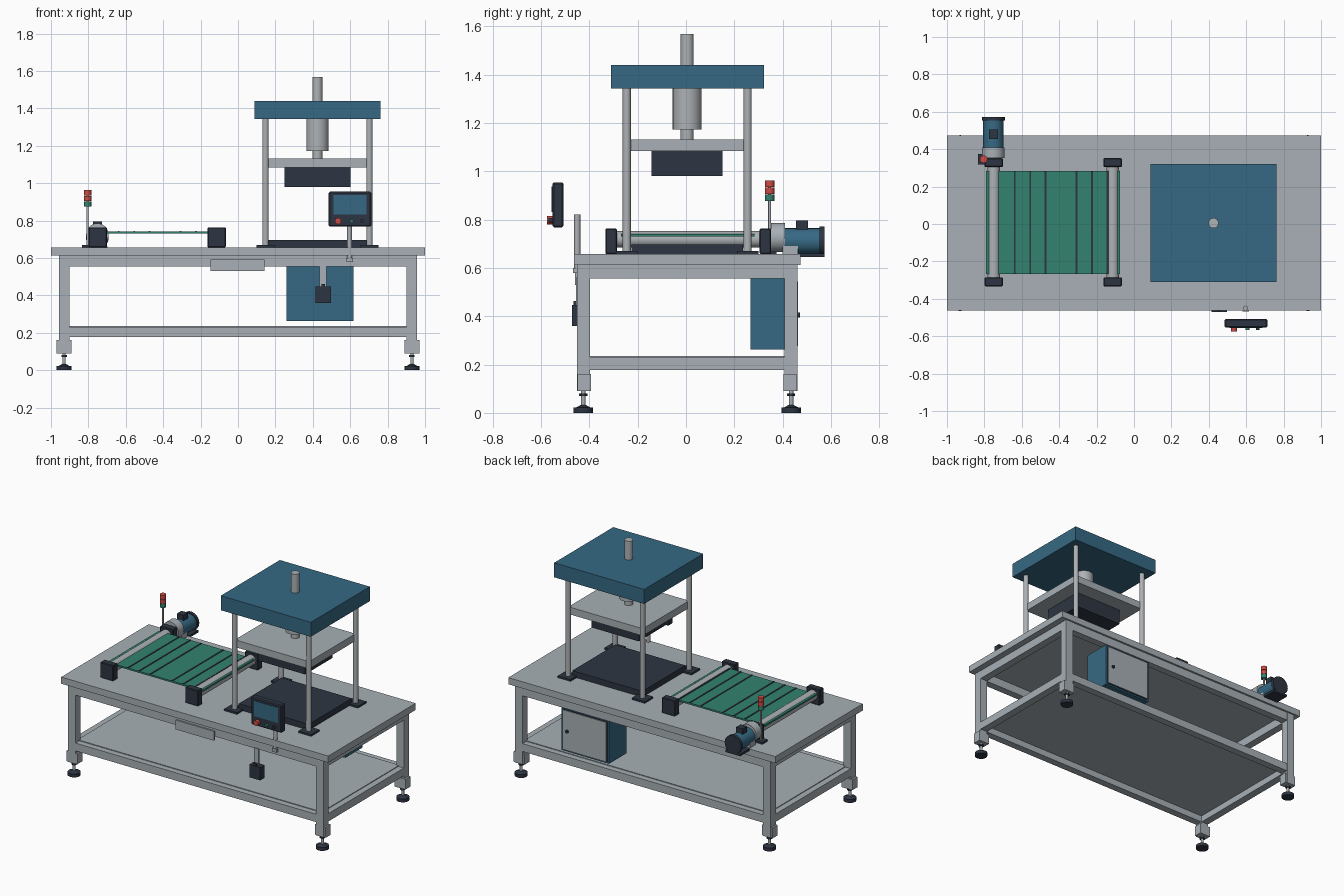
import bpy, bmesh, math
from mathutils import Matrix, Vector

if "Cube" in bpy.data.objects:
    bpy.data.objects.remove(bpy.data.objects["Cube"])


def mat(name, r, g, b):
    m = bpy.data.materials.new(name)
    lin = [((c / 255 + 0.055) / 1.055) ** 2.4 for c in (r, g, b)]
    m.diffuse_color = (*lin, 1)
    m.use_nodes = True
    m.node_tree.nodes["Principled BSDF"].inputs["Base Color"].default_value = m.diffuse_color
    return m


GRAY = mat("painted gray", 168, 176, 182)
STEEL = mat("bright steel", 174, 178, 181)
DARK = mat("dark slate", 45, 53, 66)
BLUE = mat("press blue", 54, 105, 132)
GREEN = mat("belt green", 50, 130, 110)
RED = mat("signal red", 205, 75, 68)


def finish(name, bm, material, smooth=False):
    me = bpy.data.meshes.new(name)
    bm.to_mesh(me)
    bm.free()
    ob = bpy.data.objects.new(name, me)
    bpy.context.collection.objects.link(ob)
    me.materials.append(material)
    if smooth:
        bpy.context.view_layer.objects.active = ob
        ob.select_set(True)
        bpy.ops.object.shade_smooth_by_angle(angle=math.radians(40))
        ob.select_set(False)
    return ob


def box(name, x0, x1, y0, y1, z0, z1, material, bevel=0):
    """Box given by its limits on each axis."""
    bm = bmesh.new()
    size = Matrix.Diagonal((x1 - x0, y1 - y0, z1 - z0, 1))
    mid = Matrix.Translation(((x0 + x1) / 2, (y0 + y1) / 2, (z0 + z1) / 2))
    bmesh.ops.create_cube(bm, size=1, matrix=mid @ size)
    if bevel:
        bmesh.ops.bevel(bm, geom=bm.edges[:], offset=bevel, segments=1, affect='EDGES')
    return finish(name, bm, material)


def rod(name, a, b, r, material, sides=24, r2=None):
    """Cylinder from point a to point b."""
    a, b = Vector(a), Vector(b)
    bm = bmesh.new()
    m = Matrix.Translation((a + b) / 2) @ (b - a).to_track_quat('Z', 'Y').to_matrix().to_4x4()
    bmesh.ops.create_cone(bm, cap_ends=True, segments=sides, radius1=r,
                          radius2=r if r2 is None else r2, depth=(b - a).length, matrix=m)
    return finish(name, bm, material, True)


# --- Table: top, legs with levelling feet, rails and shelf
YC = 0.005
box("table_top", -1, 1, -0.463, 0.473, 0.612, 0.657, GRAY)
for sx in (-1, 1):
    for sy in (-1, 1):
        x, y = sx * 0.93, YC + sy * 0.43
        box("leg", x - 0.028, x + 0.028, y - 0.027, y + 0.027, 0.09, 0.612, GRAY)
        yb = y - sy * 0.004
        box("foot_bracket", x - 0.04, x + 0.04, yb - 0.027, yb + 0.027, 0.09, 0.16, GRAY)
        rod("foot_screw", (x, y, 0.02), (x, y, 0.1), 0.009, STEEL, 16)
        rod("foot_nut", (x, y, 0.07), (x, y, 0.081), 0.017, DARK, 6)
        rod("foot_pad", (x, y, 0), (x, y, 0.022), 0.04, DARK)
        rod("foot_pad_cone", (x, y, 0.022), (x, y, 0.032), 0.03, DARK, 24, 0.012)
for z0, z1 in ((0.178, 0.231), (0.555, 0.612)):
    for sy in (-1, 1):
        y = YC + sy * 0.43
        box("long_rail", -0.902, 0.902, y - 0.025, y + 0.025, z0, z1, GRAY)
    for sx in (-1, 1):
        x = sx * 0.93
        box("end_rail", x - 0.026, x + 0.026, YC - 0.403, YC + 0.403, z0, z1, GRAY)
box("shelf", -0.915, 0.915, YC - 0.415, YC + 0.415, 0.222, 0.236, GRAY)
box("front_plate", -0.147, 0.142, -0.46, -0.448, 0.53, 0.593, GRAY)

# --- Hanging switch under the front rail
box("switch_hanger", 0.437, 0.474, -0.455, -0.445, 0.44, 0.56, GRAY)
box("switch_box", 0.415, 0.496, -0.471, -0.425, 0.36, 0.447, DARK)
box("switch_neck", 0.446, 0.466, -0.465, -0.445, 0.447, 0.462, DARK)

# --- Electrical cabinet at the back
box("cabinet", 0.26, 0.617, 0.267, 0.453, 0.263, 0.556, BLUE)
box("door_seal", 0.272, 0.605, 0.453, 0.459, 0.273, 0.546, DARK)
box("cabinet_door", 0.275, 0.602, 0.459, 0.463, 0.276, 0.543, GRAY)
rod("door_lock", (0.565, 0.462, 0.405), (0.565, 0.472, 0.405), 0.011, DARK, 16)

# --- Press: base, columns, head, cylinder, moving plate
PX, PY = 0.425, 0.005
box("press_bed", 0.163, 0.687, -0.225, 0.235, 0.657, 0.697, DARK)
for sx in (-1, 1):
    for sy in (-1, 1):
        x, y = PX + sx * 0.278, PY + sy * 0.25
        box("column_flange", x - 0.048, x + 0.048, y - 0.045, y + 0.045, 0.657, 0.669, DARK)
        rod("column", (x, y, 0.66), (x, y, 1.345), 0.0168, STEEL)
box("press_head", 0.088, 0.762, -0.31, 0.322, 1.342, 1.44, BLUE)
rod("top_rod", (PX, PY, 1.43), (PX, PY, 1.567), 0.027, STEEL)
rod("cylinder", (PX, PY, 1.173), (PX, PY, 1.343), 0.06, STEEL, 32)
rod("ram_rod", (PX, PY, 1.12), (PX, PY, 1.18), 0.027, STEEL)
box("moving_plate", 0.147, 0.703, -0.243, 0.253, 1.083, 1.132, GRAY)
box("upper_die", 0.248, 0.602, -0.142, 0.151, 0.98, 1.083, DARK)

# --- Conveyor: belt with slats, rollers and bearing blocks
box("belt", -0.79, -0.075, -0.268, 0.284, 0.73, 0.741, GREEN)
for i in (-3, -2, -1, 1, 2, 3):
    x = -0.39 + i * 0.0825
    box("belt_slat", x - 0.005, x + 0.005, -0.268, 0.284, 0.74, 0.744, DARK)
for x in (-0.75, -0.114):
    rod("roller", (x, -0.3, 0.718), (x, 0.315, 0.718), 0.034, STEEL)
    for y0 in (-0.333, 0.305):
        box("bearing_block", x - 0.049, x + 0.049, y0, y0 + 0.047, 0.657, 0.763, DARK, 0.004)

# --- Drive motor
MX = -0.752
rod("gearbox", (MX, 0.352, 0.725), (MX, 0.41, 0.725), 0.06, GRAY, 32)
box("motor_mount", MX - 0.05, MX + 0.05, 0.4, 0.463, 0.657, 0.71, GRAY)
rod("motor_body", (MX, 0.408, 0.71), (MX, 0.556, 0.71), 0.054, BLUE, 32)
rod("motor_cap", (MX, 0.553, 0.71), (MX, 0.573, 0.71), 0.061, DARK, 32)
box("terminal_box", MX - 0.024, MX + 0.024, 0.455, 0.504, 0.755, 0.796, DARK)
box("motor_base", MX - 0.055, MX + 0.055, 0.47, 0.572, 0.645, 0.66, DARK)

# --- Signal tower
TX, TY = -0.804, 0.346
box("tower_base", TX - 0.03, TX + 0.03, TY - 0.028, TY + 0.028, 0.657, 0.67, DARK)
rod("tower_pole", (TX, TY, 0.66), (TX, TY, 0.955), 0.006, STEEL, 12)
for name, z, m in (("green_lamp", 0.876, GREEN), ("middle_lamp", 0.905, RED), ("top_lamp", 0.935, RED)):
    rod(name, (TX, TY, z), (TX, TY, z + 0.027), 0.02, m)

# --- Operator panel on its post
rod("panel_post", (0.597, -0.45, 0.58), (0.597, -0.45, 0.82), 0.013, STEEL)
box("post_clamp", 0.58, 0.614, -0.467, -0.45, 0.578, 0.6, GRAY)
box("panel_housing", 0.485, 0.713, -0.553, -0.507, 0.768, 0.954, DARK, 0.006)
box("panel_screen", 0.51, 0.688, -0.556, -0.55, 0.832, 0.936, BLUE)
rod("stop_button", (0.535, -0.55, 0.797), (0.535, -0.575, 0.797), 0.017, RED)
for x in (0.607, 0.662):
    rod("push_button", (x, -0.55, 0.797), (x, -0.568, 0.797), 0.01, GREEN if x < 0.65 else DARK, 16)
